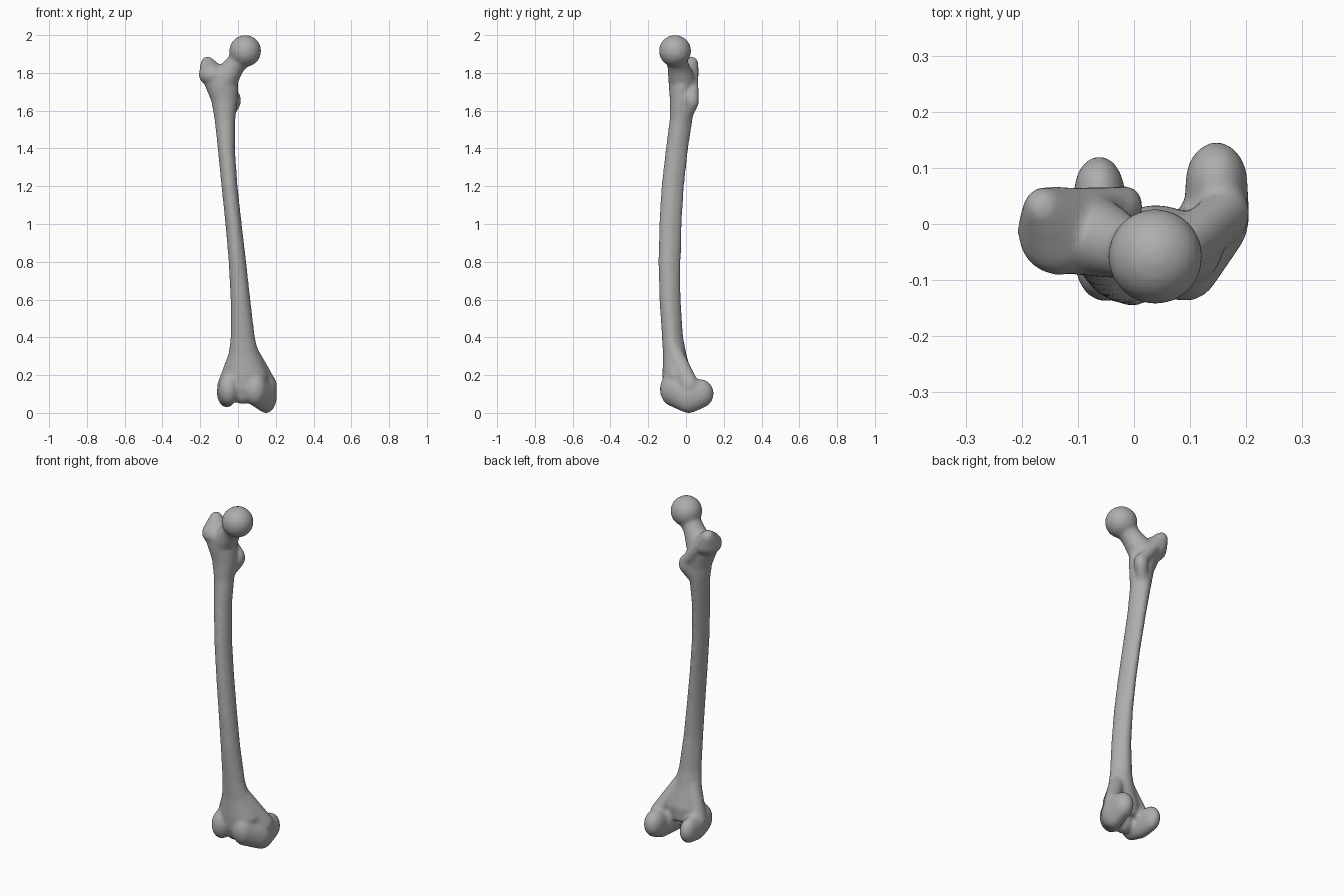
import bpy, bmesh, math
from mathutils import Vector

if "Cube" in bpy.data.objects:
    bpy.data.objects.remove(bpy.data.objects["Cube"], do_unlink=True)

bone = bpy.data.materials.new("bone_grey")
bone.use_nodes = True
GREY = (0.42, 0.42, 0.42, 1)
bone.diffuse_color = GREY
bone.node_tree.nodes["Principled BSDF"].inputs["Base Color"].default_value = GREY

# Points of a unit ball, reused by every rounded part
ball = bmesh.new()
bmesh.ops.create_icosphere(ball, subdivisions=3, radius=1)
BALL = [v.co.copy() for v in ball.verts]
ball.free()


def finish(name, bm):
    bmesh.ops.recalc_face_normals(bm, faces=bm.faces[:])
    mesh = bpy.data.meshes.new(name)
    bm.to_mesh(mesh)
    bm.free()
    mesh.materials.append(bone)
    obj = bpy.data.objects.new(name, mesh)
    bpy.context.collection.objects.link(obj)
    return obj


def loft(name, rings, sides=24):
    """Stack of (z, x0, x1, y0, y1) sections, narrower towards the back."""
    bm = bmesh.new()
    loops = []
    for z, x0, x1, y0, y1 in rings:
        loop = []
        for i in range(sides):
            a = math.tau * i / sides
            c, s = math.cos(a), math.sin(a)
            pinch = 1 - 0.25 * max(s, 0)
            loop.append(bm.verts.new(((x0 + x1) / 2 + (x1 - x0) / 2 * c * pinch,
                                      (y0 + y1) / 2 + (y1 - y0) / 2 * s, z)))
        loops.append(loop)
    for a, b in zip(loops, loops[1:]):
        for i in range(sides):
            j = (i + 1) % sides
            bm.faces.new((a[i], a[j], b[j], b[i]))
    bm.faces.new(loops[0])
    bm.faces.new(loops[-1])
    return finish(name, bm)


def limb(name, *balls):
    """Ellipsoids (centre, radii), each neighbouring pair wrapped in a hull."""
    bm = bmesh.new()
    for pair in list(zip(balls, balls[1:])) or [balls]:
        points = [bm.verts.new(Vector(centre) + p * Vector(radii))
                  for centre, radii in pair for p in BALL]
        bmesh.ops.convex_hull(bm, input=points)
        loose = [v for v in bm.verts if not v.link_faces]
        bmesh.ops.delete(bm, geom=loose, context="VERTS")
    return finish(name, bm)


# Bowed shaft, flaring at both ends
parts = [loft("shaft", [
    (0.12, -0.08, 0.15, -0.12, 0.03),
    (0.20, -0.08, 0.16, -0.125, 0.035),
    (0.30, -0.052, 0.115, -0.122, 0.005),
    (0.40, -0.04, 0.09, -0.127, -0.015),
    (0.60, -0.04, 0.066, -0.141, -0.028),
    (0.80, -0.05, 0.044, -0.146, -0.028),
    (1.00, -0.067, 0.02, -0.142, -0.022),
    (1.20, -0.088, -0.002, -0.130, -0.010),
    (1.40, -0.108, -0.016, -0.107, 0.012),
    (1.55, -0.124, -0.014, -0.087, 0.035),
    (1.65, -0.142, -0.002, -0.085, 0.045),
    (1.73, -0.175, 0.002, -0.092, 0.055),
    (1.80, -0.18, -0.02, -0.09, 0.045)])]

# Upper end: ball, neck, trochanters and the crest between them
parts += [
    limb("head", ((0.038, -0.058, 1.916), (0.085, 0.086, 0.085))),
    limb("neck", ((0.02, -0.052, 1.885), (0.056, 0.056, 0.052)),
         ((-0.025, -0.04, 1.83), (0.056, 0.058, 0.056)),
         ((-0.075, -0.022, 1.76), (0.075, 0.072, 0.07))),
    limb("greater_trochanter", ((-0.135, -0.012, 1.79), (0.073, 0.08, 0.062)),
         ((-0.162, 0.028, 1.848), (0.036, 0.038, 0.04))),
    limb("crest", ((-0.14, 0.035, 1.82), (0.03, 0.03, 0.03)),
         ((-0.02, 0.04, 1.67), (0.03, 0.028, 0.03))),
    limb("lesser_trochanter", ((-0.02, 0.032, 1.655), (0.037, 0.038, 0.055)),
         ((-0.06, 0.0, 1.57), (0.03, 0.03, 0.04))),
]

# Lower end: two condyles with a groove in front and a notch behind
parts += [
    limb("medial_condyle", ((0.09, -0.076, 0.125), (0.062, 0.062, 0.088)),
         ((0.148, 0.015, 0.088), (0.058, 0.08, 0.09)),
         ((0.147, 0.074, 0.102), (0.056, 0.073, 0.078))),
    limb("lateral_condyle", ((-0.05, -0.075, 0.125), (0.054, 0.064, 0.085)),
         ((-0.06, -0.01, 0.108), (0.052, 0.075, 0.08)),
         ((-0.062, 0.055, 0.108), (0.046, 0.067, 0.072))),
    limb("medial_flare", ((0.165, 0.02, 0.145), (0.042, 0.05, 0.05)),
         ((0.07, -0.06, 0.32), (0.04, 0.045, 0.04))),
    limb("lateral_flare", ((-0.065, -0.02, 0.14), (0.047, 0.05, 0.05)),
         ((-0.005, -0.06, 0.32), (0.04, 0.045, 0.04))),
    limb("groove_floor", ((0.025, -0.06, 0.13), (0.07, 0.055, 0.085))),
]

# Fuse the parts into one smooth surface
bpy.ops.object.select_all(action="DESELECT")
for p in parts:
    p.select_set(True)
bpy.context.view_layer.objects.active = parts[0]
bpy.ops.object.join()
femur = bpy.context.object
femur.name = femur.data.name = "thigh_bone"
remesh = femur.modifiers.new("fuse", "REMESH")
remesh.mode = "VOXEL"
remesh.voxel_size = 0.009
soften = femur.modifiers.new("soften", "SMOOTH")
soften.factor = 0.5
soften.iterations = 10
for m in ("fuse", "soften"):
    bpy.ops.object.modifier_apply(modifier=m)
bpy.ops.object.shade_smooth()
